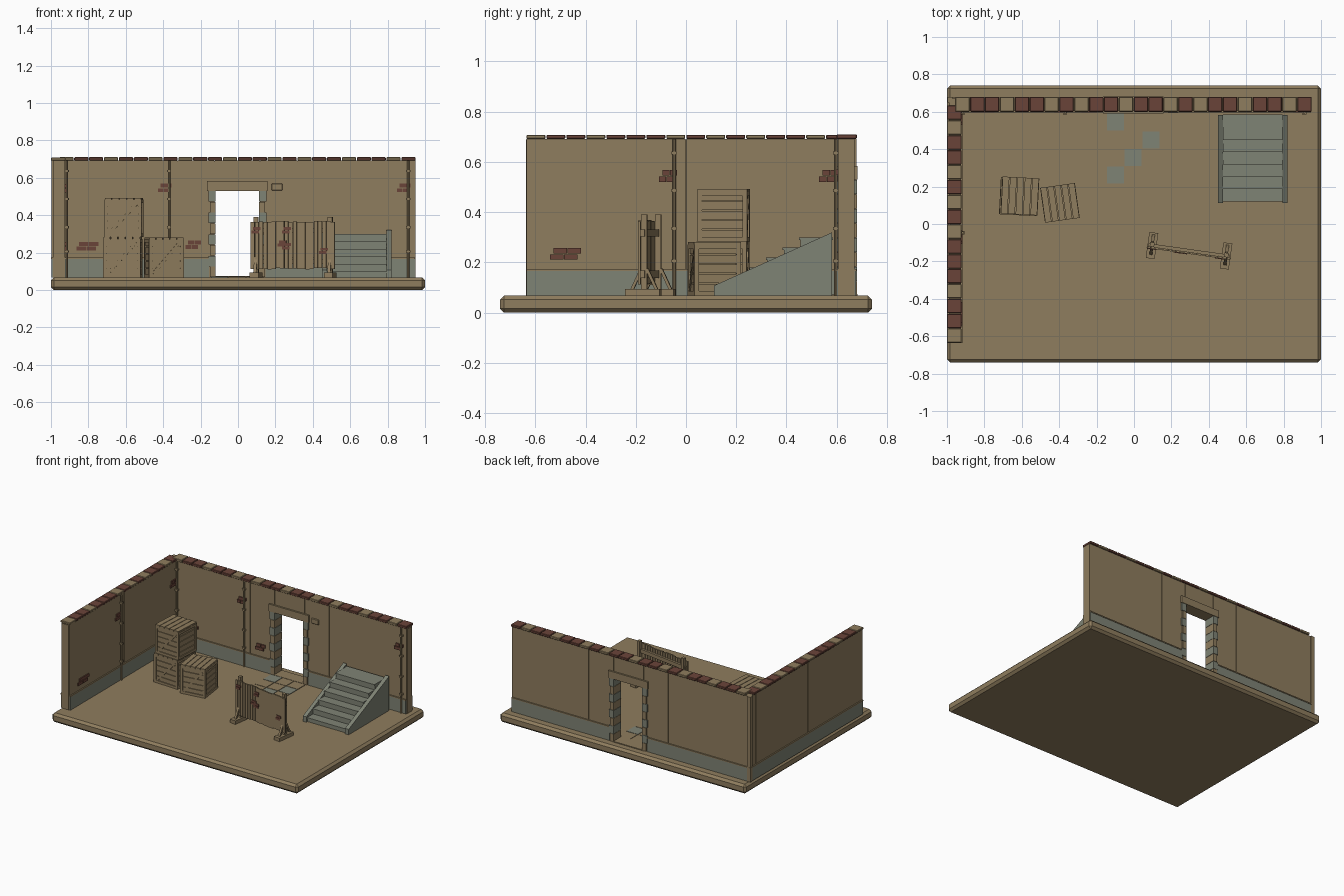
import bpy, bmesh, math, random
from mathutils import Matrix, Vector

random.seed(4)
if "Cube" in bpy.data.objects:
    bpy.data.objects.remove(bpy.data.objects["Cube"], do_unlink=True)


def make_material(name, rgb):
    linear = [((c / 255 + .055) / 1.055) ** 2.4 for c in rgb] + [1]
    mat = bpy.data.materials.new(name)
    mat.use_nodes = True
    mat.diffuse_color = linear
    mat.node_tree.nodes["Principled BSDF"].inputs["Base Color"].default_value = linear
    return mat


MATERIALS = [make_material("sandy tan", (143, 125, 94)),
             make_material("stone grey", (127, 131, 117)),
             make_material("brick red", (106, 68, 57))]
TAN, GREY, RED = range(3)


class Part:
    """Collects boxes, rods and prisms into one named object."""

    def __init__(self, name, matrix=None):
        self.name, self.matrix, self.bm = name, matrix or Matrix(), bmesh.new()

    def paint(self, verts, mat):
        for face in {f for v in verts for f in v.link_faces}:
            face.material_index = mat

    def box(self, xs, ys, zs, mat=TAN, turn=None):
        spans = list(zip(xs, ys, zs))
        low, high = Vector(spans[0]), Vector(spans[1])
        move = Matrix.Translation((low + high) / 2) @ (turn or Matrix())
        made = bmesh.ops.create_cube(self.bm, size=1, matrix=move @ Matrix.Diagonal((*(high - low), 1)))
        self.paint(made["verts"], mat)

    def rod(self, x, y, zs, radius, mat=TAN):
        place = Matrix.Translation((x, y, sum(zs) / 2))
        made = bmesh.ops.create_cone(self.bm, cap_ends=True, segments=8, radius1=radius,
                                     radius2=radius, depth=zs[1] - zs[0], matrix=place)
        self.paint(made["verts"], mat)

    def prism(self, xs, profile, mat=TAN):
        face = self.bm.faces.new([self.bm.verts.new((xs[0], y, z)) for y, z in profile])
        made = bmesh.ops.extrude_face_region(self.bm, geom=[face])["geom"]
        top = [v for v in made if isinstance(v, bmesh.types.BMVert)]
        bmesh.ops.translate(self.bm, verts=top, vec=(xs[1] - xs[0], 0, 0))
        self.paint(top + list(face.verts), mat)

    def finish(self, bevel=0):
        bmesh.ops.recalc_face_normals(self.bm, faces=self.bm.faces)
        mesh = bpy.data.meshes.new(self.name)
        self.bm.to_mesh(mesh)
        self.bm.free()
        obj = bpy.data.objects.new(self.name, mesh)
        bpy.context.collection.objects.link(obj)
        obj.matrix_world = self.matrix
        for mat in MATERIALS:
            mesh.materials.append(mat)
        if bevel:
            mod = obj.modifiers.new("Bevel", "BEVEL")
            mod.width, mod.segments = bevel, 1
        return obj


def placed(x, y, z, degrees):
    return Matrix.Translation((x, y, z)) @ Matrix.Rotation(math.radians(degrees), 4, "Z")


FLOOR, TOP, BAND = .068, .692, .165
BACK = (.605, .67)       # back wall depth
LEFT = (-.99, -.925)     # left wall depth
DOOR, DOOR_TOP = (-.125, .118), .53

# Ground slab
base = Part("ground_slab")
base.box((-1, 1), (-.74, .74), (0, FLOOR))
base.finish(.016)

# Back wall: panels around a slightly thinner core
wall = Part("back_wall")
joints = [LEFT[0], -.325, DOOR[0], DOOR[1], .32, .95]
for a, b in zip(joints, joints[1:]):
    low = DOOR_TOP if a == DOOR[0] else FLOOR
    wall.box((a + .002, b - .002), BACK, (low, TOP))
    wall.box((a, b), (BACK[0] + .006, BACK[1] - .006), (low, TOP - .003))
wall.finish()

# Left wall
wall = Part("left_wall")
joints = [-.637, 0, BACK[0]]
for a, b in zip(joints, joints[1:]):
    wall.box(LEFT, (a + .002, b - .002), (FLOOR, TOP))
    wall.box((LEFT[0] + .006, LEFT[1] - .006), (a, b), (FLOOR, TOP - .003))
wall.finish()

# Grey plinth with a thin trim on both sides of the walls
plinth = Part("wall_plinth")
for zs, out, mat in (((FLOOR, BAND), .006, GREY), ((BAND, BAND + .008), .009, TAN)):
    for span in ((LEFT[1], DOOR[0] - .03), (DOOR[1] + .03, .945)):
        plinth.box(span, (BACK[0] - out, BACK[0]), zs, mat)
    for span in ((LEFT[0], DOOR[0] - .03), (DOOR[1] + .03, .945)):
        plinth.box(span, (BACK[1], BACK[1] + out), zs, mat)
    plinth.box((LEFT[1], LEFT[1] + out), (-.635, BACK[0]), zs, mat)
    plinth.box((LEFT[0] - out, LEFT[0]), (-.635, BACK[1]), zs, mat)
plinth.finish()

# Coping tiles, coloured by a letter pattern
coping = Part("wall_coping")
PITCH = .0795
for i, letter in enumerate("TRRTRRTRTRRTRRTRTRRTRRTR"):
    x = -.957 + i * PITCH
    coping.box((x + .002, x + PITCH - .002), (.6, .68), (TOP, .71), RED if letter == "R" else TAN)
for i, letter in enumerate("TRRTRRRTRTRTRRTR"):
    y = -.637 + i * PITCH
    coping.box((-1, -.922), (y + .002, y + PITCH - .002), (TOP, .708), RED if letter == "R" else TAN)
coping.finish(.003)

# Door surround: alternating jamb blocks, lintel and sill
door = Part("door_surround")
COUNT = 8
step = (DOOR_TOP - FLOOR) / COUNT
for i in range(COUNT):
    zs = (FLOOR + i * step + .001, FLOOR + (i + 1) * step - .001)
    wide, mat = (.034, GREY) if i % 2 else (.026, TAN)
    ys = (BACK[0] - .01, BACK[1] + .01)
    door.box((DOOR[0] - wide, DOOR[0] + .005), ys, zs, mat)
    door.box((DOOR[1] - .005, DOOR[1] + wide), ys, zs, mat)
door.box((-.165, .157), (.592, .682), (DOOR_TOP, .583))
door.box((-.13, .12), (.59, .682), (FLOOR, FLOOR + .006))
door.finish()
plaque = Part("wall_plaque")
plaque.box((.18, .237), (.594, BACK[0]), (.532, .57))
plaque.finish(.003)

# Pipes with clamps
pipes = Part("wall_pipes")
for x, y in ((-.915, .596), (-.368, .596), (.91, .596), (-.916, -.047)):
    pipes.rod(x, y, (FLOOR, TOP), .007)
    for z in (.2, .33, .48, .63):
        pipes.box((x - .011, x + .011), (y - .01, y + .01), (z, z + .012))
pipes.box((LEFT[0] - .008, LEFT[0] + .02), (BACK[1] - .02, BACK[1] + .008), (FLOOR, TOP))
pipes.finish()

# Exposed brick patches, two staggered rows each
bricks = Part("exposed_bricks")


def brick_patch(along, z, half, on_back):
    for row, shift in enumerate((-.007, .007)):
        zs = (z + row * .025 - .024, z + row * .025 - .003)
        for side in (-1, 1):
            mid = along + shift + side * half / 2
            span = (mid - half / 2 + .001, mid + half / 2 - .001)
            if on_back:
                bricks.box(span, (BACK[0] - .008, BACK[0]), zs, RED)
            else:
                bricks.box((LEFT[1], LEFT[1] + .008), span, zs, RED)


for x, z, half in ((-.805, .235, .053), (-.24, .243, .035), (-.392, .547, .03), (.886, .547, .03)):
    brick_patch(x, z, half, True)
for y, z, half in ((-.48, .235, .056), (-.072, .545, .03), (.568, .545, .033)):
    brick_patch(y, z, half, False)
bricks.finish()

# Paving by the doorway
paving = Part("floor_tiles")
SIZE = .0945
for row, grey_column in enumerate((0, 2, 1, 0)):
    for column in range(3):
        x, y = -.146 + column * SIZE, .592 - row * SIZE
        paving.box((x + .002, x + SIZE - .002), (y - SIZE + .002, y - .002),
                   (FLOOR, FLOOR + .004), GREY if column == grey_column else TAN)
paving.finish()


# Slatted crates with corner frames and diagonal braces
def crate(name, matrix, size, height):
    part, h, bar = Part(name, matrix), size / 2, .018
    inner = h - .012
    part.box((-inner, inner), (-inner, inner), (.008, height - .01))
    gap = (height - .02) / 5
    for i in range(5):
        zs = (.01 + i * gap + .002, .01 + (i + 1) * gap - .002)
        part.box((-h + .006, h - .006), (-h + .006, h - .006), zs)
        x = -h + i * size / 5
        part.box((x + .002, x + size / 5 - .002), (-h, h), (height - .01, height))
    for turn in range(4):
        spin = Matrix.Rotation(turn * math.pi / 2, 4, "Z")
        part.bm.transform(spin.inverted())
        part.box((-h, -h + bar), (-h, -h + bar), (0, height - .01))
        for z in (0, height - .01 - bar):
            part.box((-h + bar, h - bar), (-h, -h + .01), (z, z + bar))
        if turn % 2 == 0:
            rise, run = height - bar * 2, size - bar * 2
            lean = Matrix.Rotation(-math.atan2(rise, run), 4, "Y")
            reach = math.hypot(rise, run) / 2 - .008
            part.box((-reach, reach), (-h + .001, -h + .009),
                     (height / 2 - .013, height / 2 + .003), TAN, lean)
        part.bm.transform(spin)
    part.finish()


crate("lower_crate", placed(-.617, .147, FLOOR, -3), .2, .215)
crate("upper_crate", placed(-.61, .15, FLOOR + .215, -3), .198, .21)
crate("side_crate", placed(-.396, .113, FLOOR, 8), .188, .213)

# Stairs between two sloped side walls
stairs = Part("stairs")
for xs in ((.45, .477), (.793, .822)):
    stairs.prism(xs, [(.112, FLOOR), (.112, .108), (.582, .32), (.582, FLOOR)], GREY)
for i in range(7):
    y, z = .12 + i * .066, min(.1 + i * .04, .3)
    stairs.box((.476, .794), (y + .006, .58), (FLOOR, z - .01), GREY)
    stairs.box((.476, .794), (y, y + .07), (z - .01, z), GREY)
stairs.finish()

# Free-standing plank barrier on two feet
barrier = Part("plank_barrier", placed(.295, -.138, FLOOR, -8))
for side in (-1, 1):
    x = side * .2
    barrier.box((x - .024, x + .024), (-.075, .065), (0, .026))
    barrier.box((x - .012, x + .012), (-.012, .012), (.026, .322))
    for way in (-1, 1):
        lean = Matrix.Rotation(way * math.radians(25), 4, "X")
        barrier.box((x - .008, x + .008), (way * .03 - .006, way * .03 + .006), (.02, .11), TAN, lean)
for z in (.085, .25):
    barrier.box((-.22, .22), (-.012, .004), (z - .014, z + .014))
PLANKS = 20
width = .455 / PLANKS
for i in range(PLANKS):
    x = -.2275 + i * width
    jitter = random.uniform(-.004, .004)
    barrier.box((x + .001, x + width - .001), (-.022, -.012), (.046 + jitter, .298 + jitter))
for x, z in ((-.035, .25), (-.06, .18), (-.035, .165), (.165, .14), (-.2, .25)):
    for row in (0, 1):
        barrier.box((x - .022 + row * .008, x + .018 + row * .008), (-.026, -.022),
                    (z + row * .018 - .016, z + row * .018), RED)
barrier.finish()
